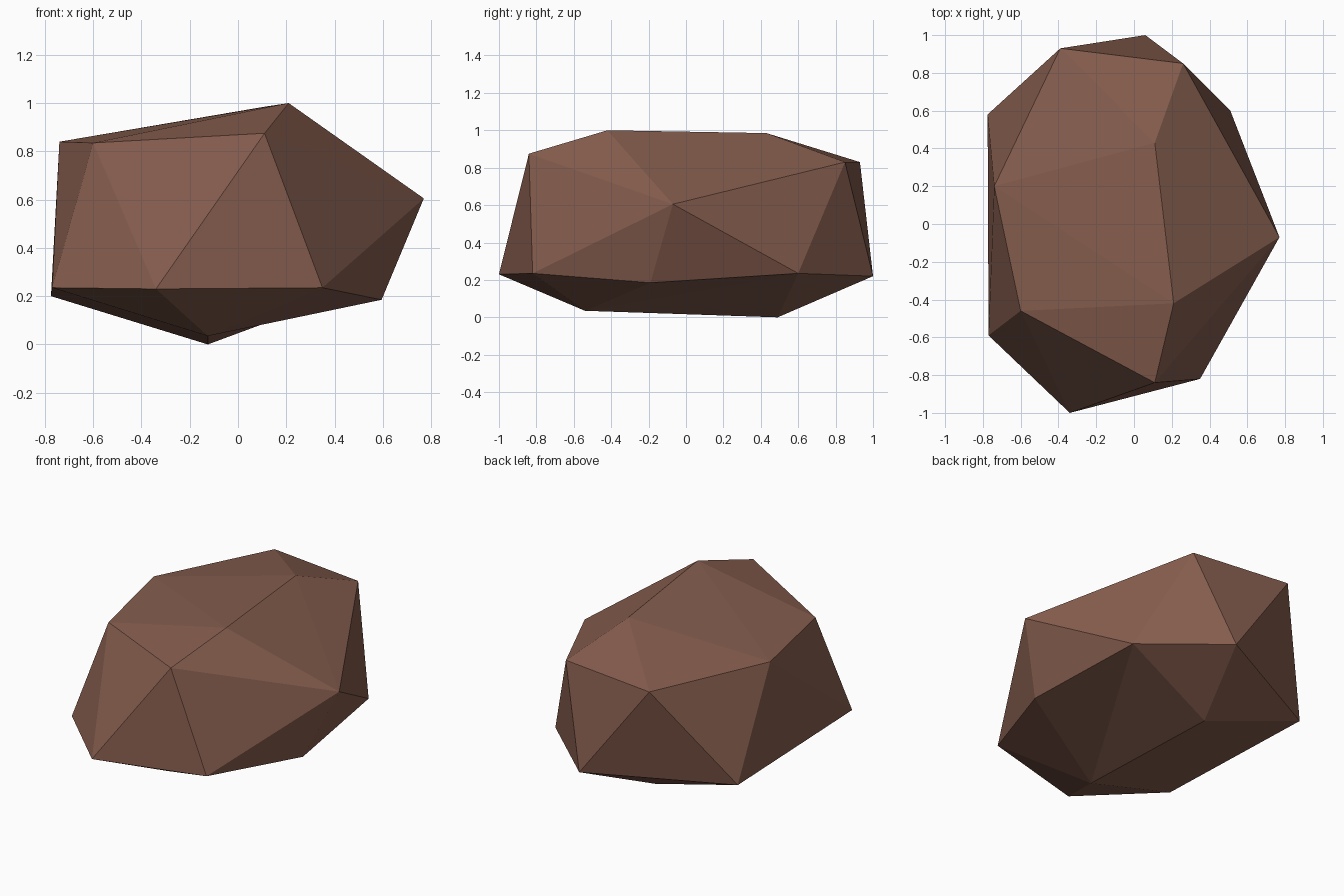
import bpy, bmesh
from mathutils import Vector

if "Cube" in bpy.data.objects:
    bpy.data.objects.remove(bpy.data.objects["Cube"])

# Corner points of the rock, grouped in rings
crown = [(0.11, -0.84, 0.875), (0.21, -0.42, 1.0), (0.11, 0.43, 0.985), (0.26, 0.85, 0.83),
         (-0.39, 0.93, 0.83), (-0.74, 0.20, 0.84), (-0.60, -0.46, 0.835)]
side = [(0.77, -0.07, 0.605)]
skirt = [(0.06, 1.0, 0.22), (0.51, 0.60, 0.235), (0.595, -0.19, 0.185), (0.35, -0.82, 0.235),
         (-0.34, -1.0, 0.23), (-0.77, -0.59, 0.235), (-0.775, 0.58, 0.20)]
base = [(-0.125, 0.49, 0.0), (-0.125, -0.54, 0.035)]

# Rock body: faceted hull around the corners
bm = bmesh.new()
for p in crown + side + skirt + base:
    bm.verts.new(p)
bmesh.ops.convex_hull(bm, input=list(bm.verts))
bmesh.ops.delete(bm, geom=[v for v in bm.verts if not v.link_faces], context='VERTS')

# Slight hollow underneath: turn one edge of the hull
ends = (Vector(base[0]), Vector(skirt[2]))
for e in list(bm.edges):
    if all(min((v.co - q).length for q in ends) < 1e-4 for v in e.verts):
        bmesh.utils.edge_rotate(e, True)
        break
bmesh.ops.recalc_face_normals(bm, faces=list(bm.faces))

mesh = bpy.data.meshes.new("rock")
bm.to_mesh(mesh)
bm.free()

# Single brown stone colour
mat = bpy.data.materials.new("brown stone")
mat.diffuse_color = (0.235, 0.109, 0.075, 1)
mat.use_nodes = True
mat.node_tree.nodes["Principled BSDF"].inputs["Base Color"].default_value = mat.diffuse_color
mesh.materials.append(mat)
bpy.context.collection.objects.link(bpy.data.objects.new("rock", mesh))
